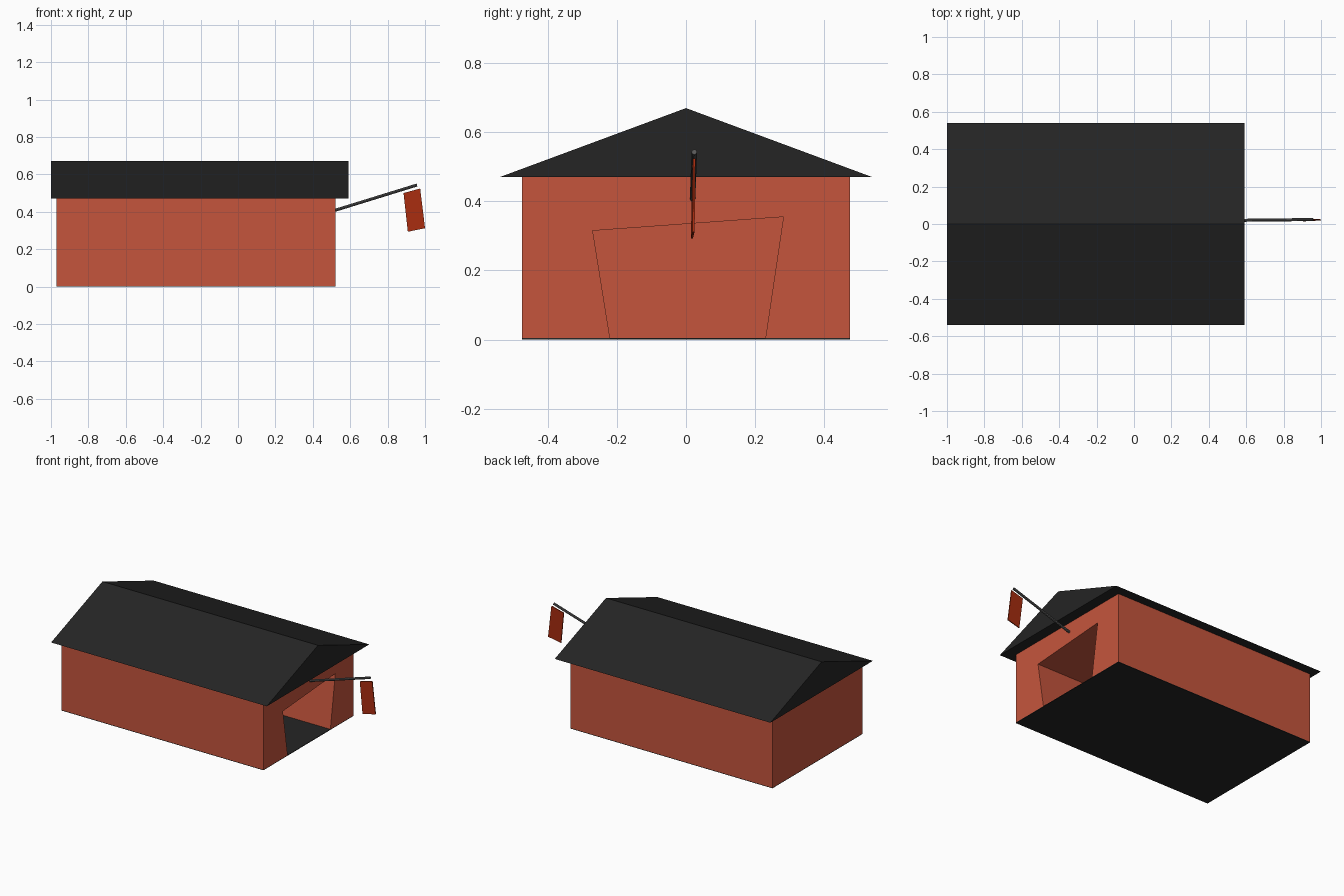
import bpy, bmesh
from mathutils import Vector

if "Cube" in bpy.data.objects:
    bpy.data.objects.remove(bpy.data.objects["Cube"])


def material(name, rgb):
    m = bpy.data.materials.new(name)
    m.diffuse_color = (*rgb, 1)
    m.use_nodes = True
    m.node_tree.nodes["Principled BSDF"].inputs["Base Color"].default_value = m.diffuse_color
    return m


brick = material("brick red", (0.56, 0.091, 0.046))
black = material("roof black", (0.018, 0.018, 0.018))
red = material("flag red", (0.40, 0.026, 0.005))
grey = material("pole grey", (0.10, 0.10, 0.10))


def finish(name, bm, mat):
    mesh = bpy.data.meshes.new(name)
    bm.to_mesh(mesh)
    bm.free()
    mesh.materials.append(mat)
    ob = bpy.data.objects.new(name, mesh)
    bpy.context.collection.objects.link(ob)
    return ob


def loop(bm, x, profile):
    """Ring of vertices from a (y, z) profile at one x."""
    return [bm.verts.new((x, y, z)) for y, z in profile]


def bridge(bm, a, b, closed=True):
    n = len(a)
    for i in range(n if closed else n - 1):
        j = (i + 1) % n
        bm.faces.new((a[i], a[j], b[j], b[i]))


def prism(name, profile, x0, x1, mat):
    bm = bmesh.new()
    a, b = loop(bm, x0, profile), loop(bm, x1, profile)
    bridge(bm, a, b)
    bm.faces.new(a)
    bm.faces.new(b)
    bmesh.ops.recalc_face_normals(bm, faces=bm.faces)
    return finish(name, bm, mat)


# Walls with a deep, crooked doorway in the right end
X0, X1, W, H, F = -0.97, 0.52, 0.475, 0.472, 0.004
outer = [(-W, F), (-W, H), (W, H), (W, F)]
door = [(-0.22, F), (-0.27, 0.315), (0.282, 0.355), (0.23, F)]
bm = bmesh.new()
back, front = loop(bm, X0, outer), loop(bm, X1, outer)
rim, deep = loop(bm, X1, door), loop(bm, X1 - 1.2, door)
bridge(bm, front, back, closed=False)
bridge(bm, deep, rim, closed=False)
bm.faces.new(back)
bm.faces.new(front[::-1] + rim)
bm.faces.new(deep[::-1])
bmesh.ops.recalc_face_normals(bm, faces=bm.faces)
if next(f for f in bm.faces if all(v in f.verts for v in back)).normal.x > 0:
    bmesh.ops.reverse_faces(bm, faces=bm.faces)
finish("walls", bm, brick)

# Floor slab
prism("floor", [(-W, 0), (-W, F), (W, F), (W, 0)], X0, X1, black)

# Gabled roof, overhanging all round
prism("roof", [(-0.54, 0.47), (0, 0.67), (0.54, 0.47)], -1.0, 0.59, black)

# Slanted flag pole
start, end = Vector((0.51, 0.019, 0.405)), Vector((0.957, 0.024, 0.543))
axis = end - start
bm = bmesh.new()
bmesh.ops.create_cone(bm, cap_ends=True, segments=8, radius1=0.008,
                      radius2=0.008, depth=axis.length)
pole = finish("flag_pole", bm, grey)
pole.location = (start + end) / 2
pole.rotation_mode = 'QUATERNION'
pole.rotation_quaternion = axis.to_track_quat('Z', 'Y')

# Hanging flag, a thin tilted plate
bm = bmesh.new()
sheet = [(0.885, 0.022, 0.50), (0.974, 0.024, 0.524),
         (1.0, 0.022, 0.312), (0.908, 0.017, 0.293)]
sides = [[bm.verts.new((x, y + d, z)) for x, y, z in sheet] for d in (-0.003, 0.003)]
bridge(bm, *sides)
for s in sides:
    bm.faces.new(s)
bmesh.ops.recalc_face_normals(bm, faces=bm.faces)
finish("flag", bm, red)
